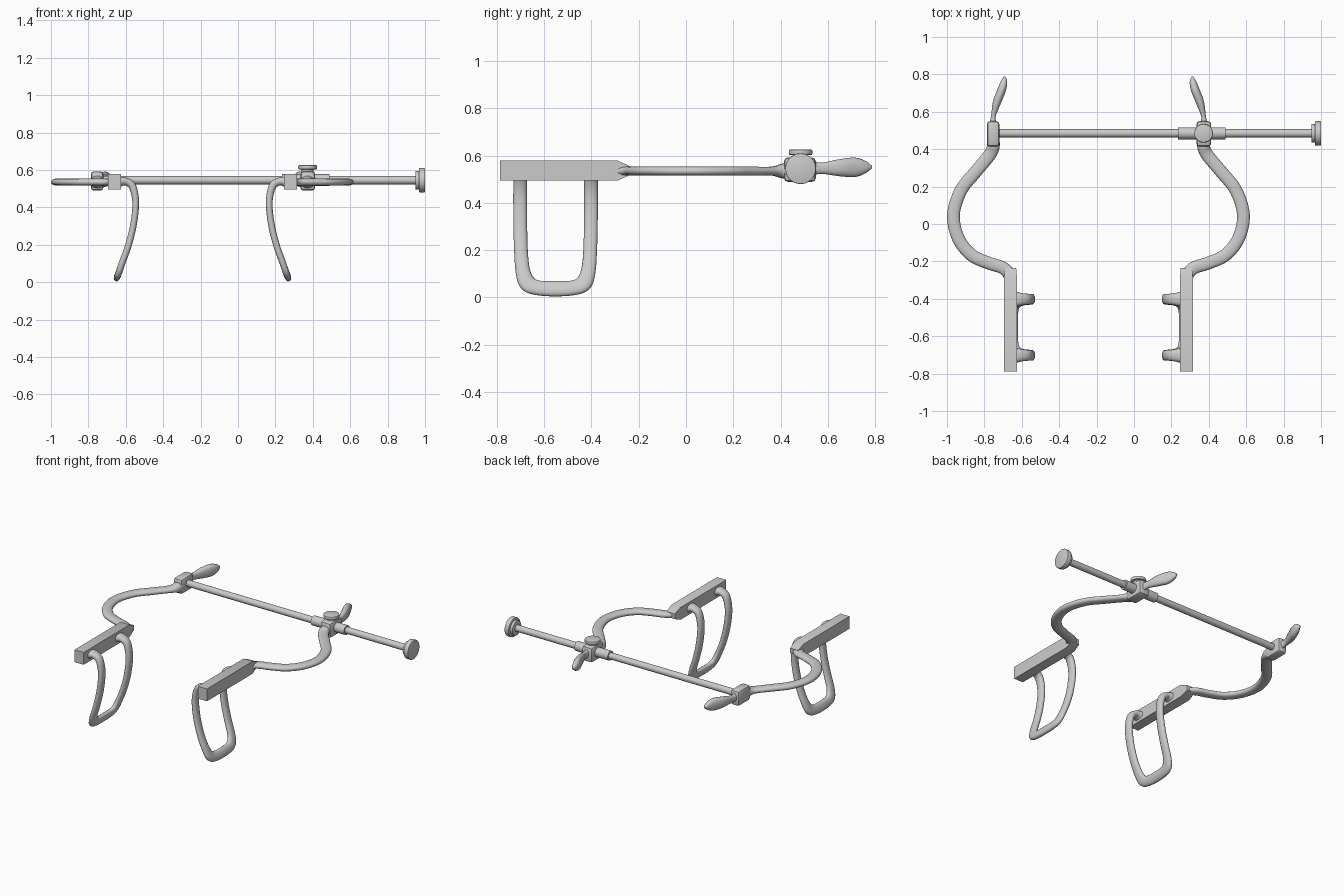
import bpy, bmesh, math
from mathutils import Vector, Matrix

if "Cube" in bpy.data.objects:
    bpy.data.objects.remove(bpy.data.objects["Cube"])

CX = -0.19            # the two arms mirror about this x
ROD_Y, ROD_Z = 0.485, 0.545


def finish(bm, name, angle=40):
    bmesh.ops.recalc_face_normals(bm, faces=bm.faces[:])
    me = bpy.data.meshes.new(name)
    bm.to_mesh(me)
    bm.free()
    ob = bpy.data.objects.new(name, me)
    bpy.context.collection.objects.link(ob)
    bpy.ops.object.select_all(action='DESELECT')
    ob.select_set(True)
    bpy.context.view_layer.objects.active = ob
    bpy.ops.object.shade_smooth_by_angle(angle=math.radians(angle))
    return ob


def spline(rows, n=6):
    """Catmull-Rom through rows of any width."""
    out = []
    for i in range(len(rows) - 1):
        p = [rows[min(max(i + k, 0), len(rows) - 1)] for k in (-1, 0, 1, 2)]
        for j in range(n):
            t = j / n
            out.append([0.5 * (2 * b + (c - a) * t + (2 * a - 5 * b + 4 * c - d) * t * t
                               + (3 * b - a - 3 * c + d) * t ** 3) for a, b, c, d in zip(*p)])
    return out + [list(rows[-1])]


def sweep(name, rows, s, sides=14):
    """Rows: u, y, z, half width, half thickness, thickness direction (x, z)."""
    bm = bmesh.new()
    pts = spline(rows)
    pos = [Vector(r[:3]) for r in pts]
    rings = []
    for i, r in enumerate(pts):
        t = (pos[min(i + 1, len(pos) - 1)] - pos[max(i - 1, 0)]).normalized()
        n = Vector((r[5], 0, r[6]))
        n = (n - t * n.dot(t)).normalized()
        w = t.cross(n)
        ring = []
        for k in range(sides):
            a = 2 * math.pi * k / sides
            c, d = math.cos(a), math.sin(a)
            p = pos[i] + w * r[3] * math.copysign(abs(c) ** 0.85, c) + n * r[4] * math.copysign(abs(d) ** 0.85, d)
            ring.append(bm.verts.new((CX + s * p.x, p.y, p.z)))
        rings.append(ring)
    for a, b in zip(rings, rings[1:]):
        for k in range(sides):
            m = (k + 1) % sides
            bm.faces.new((a[k], a[m], b[m], b[k]))
    bm.faces.new(rings[0])
    bm.faces.new(rings[-1])
    return finish(bm, name)


def lathe(name, start, end, r, axis='X', bevel=0.0):
    """Cylinder between two points along x or z."""
    a, b = Vector(start), Vector(end)
    bm = bmesh.new()
    rot = Matrix.Rotation(math.pi / 2, 4, 'Y') if axis == 'X' else Matrix()
    bmesh.ops.create_cone(bm, cap_ends=True, segments=28, radius1=r, radius2=r, depth=(b - a).length,
                          matrix=Matrix.Translation((a + b) / 2) @ rot)
    if bevel:
        rim = [e for e in bm.edges if any(len(f.verts) > 4 for f in e.link_faces)]
        bmesh.ops.bevel(bm, geom=rim, offset=bevel, segments=2, affect='EDGES', profile=0.5)
    return finish(bm, name)


def hub(name, x, hx):
    bm = bmesh.new()
    bmesh.ops.create_cube(bm, size=1, matrix=Matrix.Translation((x, ROD_Y - 0.003, 0.541))
                          @ Matrix.Diagonal((2 * hx, 0.136, 0.104, 1)))
    bmesh.ops.bevel(bm, geom=bm.edges[:], offset=0.018, segments=2, affect='EDGES', profile=0.5)
    return finish(bm, name, 30)


def bar(name, s):
    bm = bmesh.new()
    rings = []
    for y, hx, hz in ((-0.788, 0.035, 0.0425), (-0.29, 0.035, 0.0425), (-0.235, 0.03, 0.018)):
        rings.append([bm.verts.new((CX + s * 0.47 + i * hx, y, 0.537 + j * hz))
                      for i, j in ((-1, -1), (1, -1), (1, 1), (-1, 1))])
    for a, b in zip(rings, rings[1:]):
        for k in range(4):
            bm.faces.new((a[k], a[(k + 1) % 4], b[(k + 1) % 4], b[k]))
    bm.faces.new(rings[0])
    bm.faces.new(rings[-1])
    return finish(bm, name, 25)


# Bowed arm centreline: u, y
arm_path = [(0.563, 0.45), (0.563, 0.41), (0.585, 0.365), (0.66, 0.275), (0.735, 0.18), (0.775, 0.05),
            (0.75, -0.075), (0.68, -0.165), (0.59, -0.208), (0.51, -0.235), (0.475, -0.275), (0.47, -0.32)]
arm_rows = [(u, y, 0.535, 0.034, 0.032 if i < 2 else 0.019, 0, 1) for i, (u, y) in enumerate(arm_path)]

# Thumb tab: leaf shape behind each hub
tab_rows = [(0.563, 0.53, 0.547, 0.032, 0.022, 1, 0), (0.562, 0.575, 0.547, 0.024, 0.013, 1, 0),
            (0.543, 0.65, 0.549, 0.036, 0.022, 1, 0), (0.518, 0.715, 0.551, 0.041, 0.023, 1, 0),
            (0.505, 0.76, 0.552, 0.026, 0.018, 1, 0), (0.503, 0.788, 0.552, 0.004, 0.005, 1, 0)]

# Half of the wire blade: u, distance from loop centre, z, sizes, surface normal
half = [(0.45, 0.15, 0.535, 0.045, 0.03, 0.0, 1), (0.415, 0.15, 0.539, 0.034, 0.022, -0.1, 1),
        (0.378, 0.15, 0.518, 0.029, 0.021, -0.7, 0.7), (0.36, 0.15, 0.46, 0.029, 0.019, -1, 0.2),
        (0.358, 0.15, 0.39, 0.029, 0.018, -1, 0), (0.372, 0.149, 0.29, 0.029, 0.018, -1, -0.2),
        (0.398, 0.146, 0.19, 0.029, 0.018, -1, -0.3), (0.427, 0.138, 0.11, 0.031, 0.018, -1, -0.35),
        (0.444, 0.118, 0.06, 0.036, 0.018, -1, -0.37), (0.451, 0.075, 0.041, 0.033, 0.018, -1, -0.37)]
centre = [(0.453, 0.0, 0.037, 0.034, 0.018, -1, -0.37)]
flip = [(r[0], -r[1]) + r[2:] for r in half[::-1]]
blade_rows = [(r[0], r[1] - 0.552) + r[2:] for r in half + centre + flip]

for side, s in (("left", -1), ("right", 1)):
    sweep(side + "_arm", arm_rows, s)
    sweep(side + "_thumb_tab", tab_rows, s)
    sweep(side + "_wire_blade", blade_rows, s)
    bar(side + "_blade_bar", s)
    hub(side + "_hub", CX + s * 0.563, 0.034 if s < 0 else 0.04)

# Cross rod with end stop
lathe("cross_rod", (-0.75, ROD_Y, ROD_Z), (0.98, ROD_Y, ROD_Z), 0.022)
lathe("end_stop_collar", (0.948, ROD_Y, ROD_Z), (0.97, ROD_Y, ROD_Z), 0.05, bevel=0.006)
lathe("end_stop_disc", (0.967, ROD_Y, ROD_Z), (1.0, ROD_Y, ROD_Z), 0.065, bevel=0.004)

# Sliding sleeve and locking screw on the right hub
lathe("sliding_sleeve", (0.236, ROD_Y, ROD_Z), (0.49, ROD_Y, ROD_Z), 0.032)
lathe("lock_screw_neck", (0.372, ROD_Y, 0.58), (0.372, ROD_Y, 0.608), 0.032, 'Z')
lathe("lock_screw_head", (0.372, ROD_Y, 0.603), (0.372, ROD_Y, 0.626), 0.05, 'Z', 0.005)
